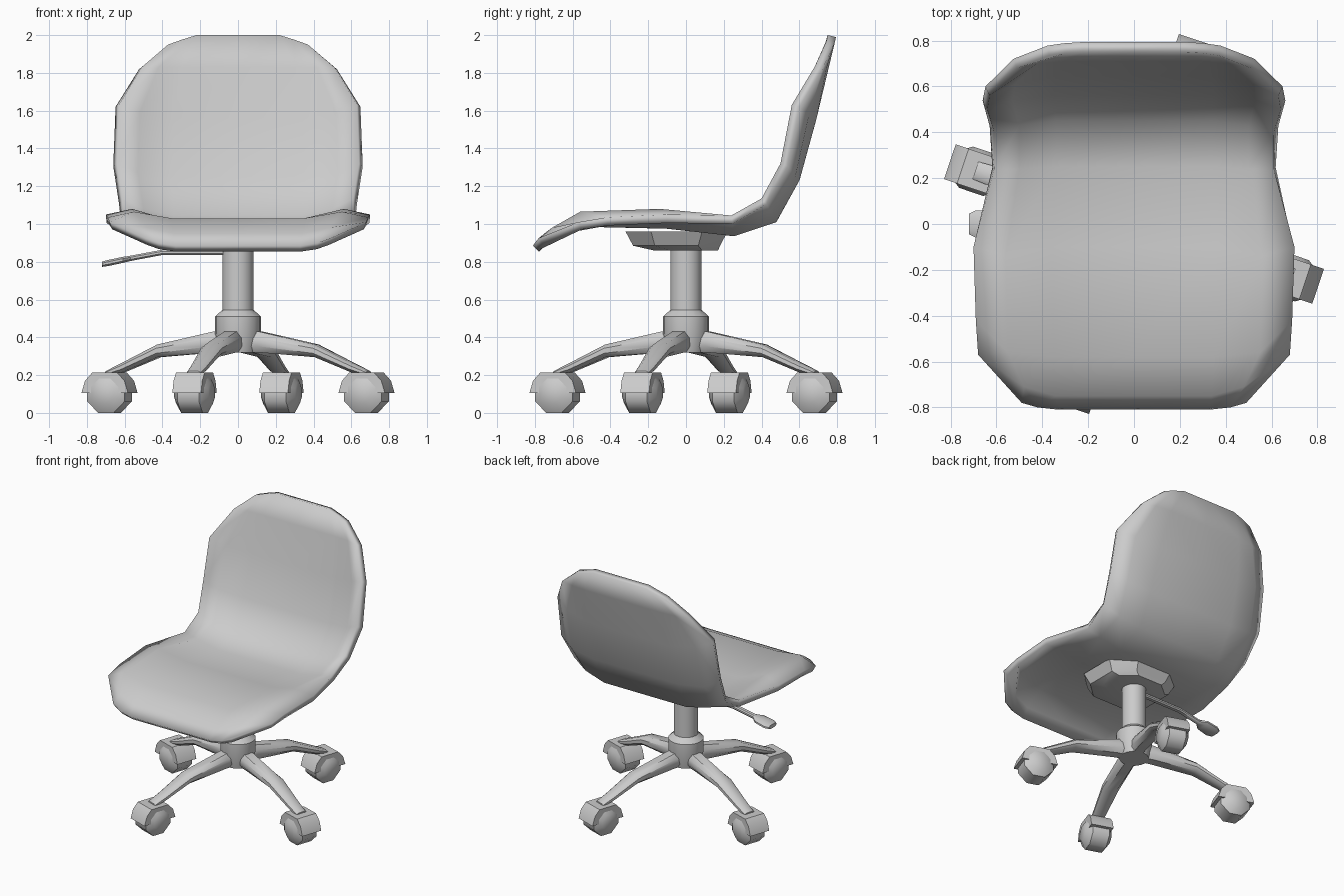
import bpy, bmesh
from math import sin, cos, pi, atan2
from mathutils import Matrix

if "Cube" in bpy.data.objects:
    bpy.data.objects.remove(bpy.data.objects["Cube"])


def finish(bm, name, angle=35, matrix=None):
    """Turn a bmesh into a named, angle-smoothed object."""
    if matrix:
        bm.transform(matrix)
    bmesh.ops.recalc_face_normals(bm, faces=bm.faces)
    me = bpy.data.meshes.new(name)
    bm.to_mesh(me)
    bm.free()
    ob = bpy.data.objects.new(name, me)
    bpy.context.collection.objects.link(ob)
    bpy.ops.object.select_all(action='DESELECT')
    ob.select_set(True)
    bpy.context.view_layer.objects.active = ob
    bpy.ops.object.shade_smooth_by_angle(angle=angle * pi / 180)
    return ob


def loft(rings, name, angle=35, matrix=None):
    """Skin closed rings of equal length and cap both ends."""
    bm = bmesh.new()
    rows = [[bm.verts.new(p) for p in ring] for ring in rings]
    n = len(rows[0])
    for a, b in zip(rows, rows[1:]):
        for i in range(n):
            j = (i + 1) % n
            bm.faces.new((a[i], a[j], b[j], b[i]))
    bm.faces.new(rows[0])
    bm.faces.new(rows[-1])
    return finish(bm, name, angle, matrix)


def disc(r, z, n=16):
    return [(r * cos(2 * pi * i / n), r * sin(2 * pi * i / n), z) for i in range(n)]


def section(x, hw, lo, hi):
    """Chamfered rectangle across the x axis."""
    m, h = (lo + hi) / 2, (hi - lo) / 2
    return [(x, a * hw, m + b * h) for a, b in
            ((1, .4), (.6, 1), (-.6, 1), (-1, .4), (-1, -.4), (-.6, -1), (.6, -1), (1, -.4))]


# Seat shell: each row runs from the flat middle over the shoulder to the rim
shell = [
    ((.33, -.81, .885), (.42, -.80, .90), (.49, -.78, .925)),
    ((.34, -.75, .95), (.48, -.71, .98), (.68, -.57, 1.01)),
    ((.35, -.58, 1.03), (.55, -.56, 1.065), (.69, -.42, 1.035)),
    ((.36, -.10, 1.02), (.56, -.14, 1.08), (.70, -.10, 1.05)),
    ((.34, .25, .98), (.50, .24, 1.02), (.61, .24, 1.045)),
    ((.34, .45, 1.045), (.50, .43, 1.08), (.61, .40, 1.135)),
    ((.35, .56, 1.25), (.53, .54, 1.27), (.64, .50, 1.32)),
    ((.34, .645, 1.56), (.52, .61, 1.59), (.63, .56, 1.63)),
    ((.30, .71, 1.83), (.42, .70, 1.83), (.51, .68, 1.83)),
    ((.22, .75, 2.0), (.30, .745, 1.975), (.37, .735, 1.95)),
]
bm = bmesh.new()
grid = []
for a, b, c in shell:
    half = [(0, a[1], a[2]), a, b, c]
    pts = [(-x, y, z) for x, y, z in half[:0:-1]] + half
    grid.append([bm.verts.new(p) for p in pts])
for r, s in zip(grid, grid[1:]):
    for i in range(6):
        bm.faces.new((r[i], r[i + 1], s[i + 1], s[i]))
bmesh.ops.recalc_face_normals(bm, faces=bm.faces)
# Top of the seat must face up so the thickness grows underneath
bm.faces.ensure_lookup_table()
up = 1 if bm.faces[20].normal.z > 0 else -1
seat = finish(bm, "seat_shell", 50)
mod = seat.modifiers.new("thickness", 'SOLIDIFY')
mod.thickness = .045
mod.offset = -up

# Mounting bulge under the seat
loft([[(sx * w, c + sy * d, z) for sx, sy in
       ((1, .5), (.5, 1), (-.5, 1), (-1, .5), (-1, -.5), (-.5, -1), (.5, -1), (1, -.5))]
      for w, d, c, z in ((.20, .17, 0, .86), (.25, .23, -.05, .885), (.29, .27, -.05, .96))],
     "seat_mount")

# Hub and gas column
loft([disc(r, z) for r, z in ((.10, .32), (.122, .42), (.122, .51), (.083, .545), (.083, .88))],
     "column")

# Height lever with paddle
loft([section(x, hw, z - h, z + h) for x, hw, z, h in
      ((-.05, .02, .85, .014), (-.40, .02, .85, .014), (-.57, .02, .818, .014),
       (-.61, .055, .81, .016), (-.69, .06, .793, .016), (-.72, .045, .787, .014))],
     "height_lever")

# Four legs with casters
R = .718
hood = [(-.13, .105), (-.11, .17), (-.07, .213), (.07, .213), (.11, .17), (.13, .105)]
for k in range(4):
    turn = Matrix.Rotation(atan2(.68, .23) + k * pi / 2, 4, 'Z')
    loft([section(*s) for s in ((.03, .05, .32, .43), (.13, .055, .32, .43),
                                (.44, .058, .295, .362), (.64, .045, .215, .265),
                                (.73, .04, .195, .222))],
         f"leg_{k + 1}", 40, turn)
    place = turn @ Matrix.Translation((R, 0, 0))
    loft([[(x, y, z) for x, z in hood] for y in (-.08, .08)],
         f"caster_hood_{k + 1}", 40, place)
    loft([[(r * sin(pi * (2 * i + 1) / 8), y, .105 + r * cos(pi * (2 * i + 1) / 8)) for i in range(8)]
          for y, r in ((-.095, .06), (-.06, .1136), (.06, .1136), (.095, .06))],
         f"caster_wheel_{k + 1}", 50, place)
